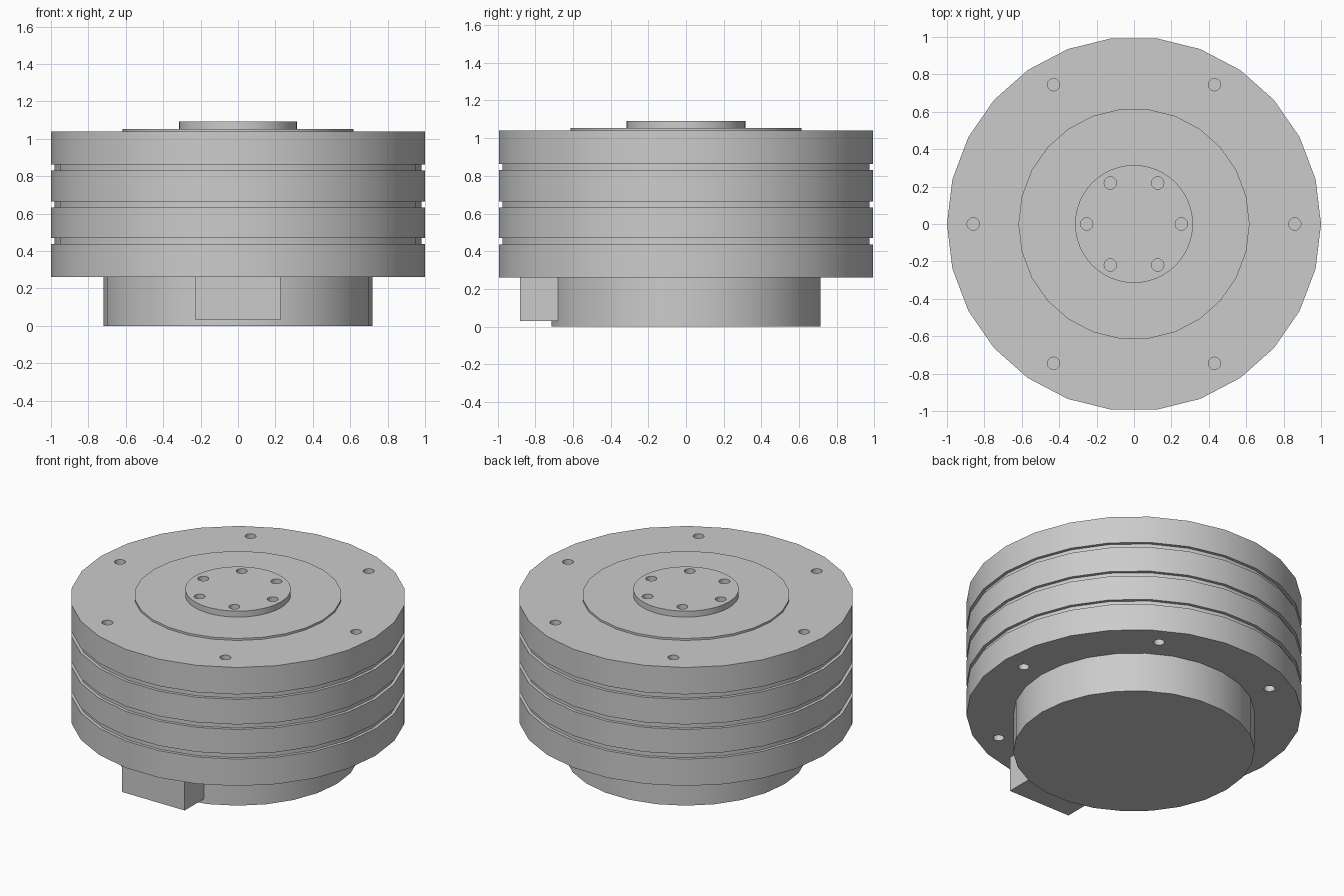
import bpy, bmesh
from math import sin, cos, pi, radians

if "Cube" in bpy.data.objects:
    bpy.data.objects.remove(bpy.data.objects["Cube"])

grey = bpy.data.materials.new("Plain grey")
grey.use_nodes = True
GREY = (0.6, 0.6, 0.6, 1)
grey.diffuse_color = GREY
grey.node_tree.nodes["Principled BSDF"].inputs["Base Color"].default_value = GREY


def finish(name, bm):
    bmesh.ops.recalc_face_normals(bm, faces=bm.faces)
    mesh = bpy.data.meshes.new(name)
    bm.to_mesh(mesh)
    bm.free()
    mesh.materials.append(grey)
    obj = bpy.data.objects.new(name, mesh)
    bpy.context.collection.objects.link(obj)
    return obj


def add_lathe(bm, profile, sides, cx=0, cy=0):
    """Closed solid turned about a vertical axis from (radius, z) points."""
    rings = [[bm.verts.new((cx + r * cos(2 * pi * i / sides),
                            cy + r * sin(2 * pi * i / sides), z))
              for i in range(sides)] for r, z in profile]
    for a, b in zip(rings, rings[1:]):
        for i in range(sides):
            j = (i + 1) % sides
            bm.faces.new((a[i], a[j], b[j], b[i]))
    bm.faces.new(rings[0][::-1])
    bm.faces.new(rings[-1])


def turned(name, profile, sides=26):
    bm = bmesh.new()
    add_lathe(bm, profile, sides)
    return finish(name, bm)


def drill(obj, circle, spans):
    """Six blind holes evenly spaced on a bolt circle."""
    bm = bmesh.new()
    for k in range(6):
        a = k * pi / 3
        for z0, z1 in spans:
            add_lathe(bm, [(0.033, z0), (0.033, z1)], 20,
                      circle * cos(a), circle * sin(a))
    cutter = finish(obj.name + "_hole_cutter", bm)
    cutter.hide_render = True
    mod = obj.modifiers.new("Holes", "BOOLEAN")
    mod.operation = "DIFFERENCE"
    mod.solver = "EXACT"
    mod.object = cutter
    bpy.context.view_layer.objects.active = obj
    bpy.ops.object.modifier_apply(modifier=mod.name)
    bpy.data.objects.remove(cutter)


# Main drum with three shallow grooves
BOTTOM, TOP = 0.26, 1.04
profile = [(1, BOTTOM)]
for z in (0.437, 0.632, 0.83):
    profile += [(1, z), (0.98, z), (0.98, z + 0.033), (1, z + 0.033)]
profile.append((1, TOP))
drum = turned("drum", profile)
drill(drum, 0.86, [(BOTTOM - 0.1, BOTTOM + 0.1), (TOP - 0.1, TOP + 0.1)])

# Base, raised top disc and output flange
base = turned("base", [(0.72, 0), (0.72, BOTTOM)])
disc = turned("top_disc", [(0.618, TOP), (0.618, 1.053)])
flange = turned("output_flange", [(0.315, 1.05), (0.315, 1.092)], 48)
drill(flange, 0.253, [(1.056, 1.2)])

# Connector block on the front of the base
bm = bmesh.new()
bmesh.ops.create_cube(bm, size=1)
bmesh.ops.scale(bm, vec=(0.456, 0.28, 0.23), verts=bm.verts)
bmesh.ops.translate(bm, vec=(0, -0.74, 0.145), verts=bm.verts)
block = finish("connector_block", bm)

# Smooth walls, crisp rims
bpy.ops.object.select_all(action="DESELECT")
for obj in (drum, base, disc, flange):
    obj.select_set(True)
bpy.context.view_layer.objects.active = drum
bpy.ops.object.shade_smooth_by_angle(angle=radians(30))
